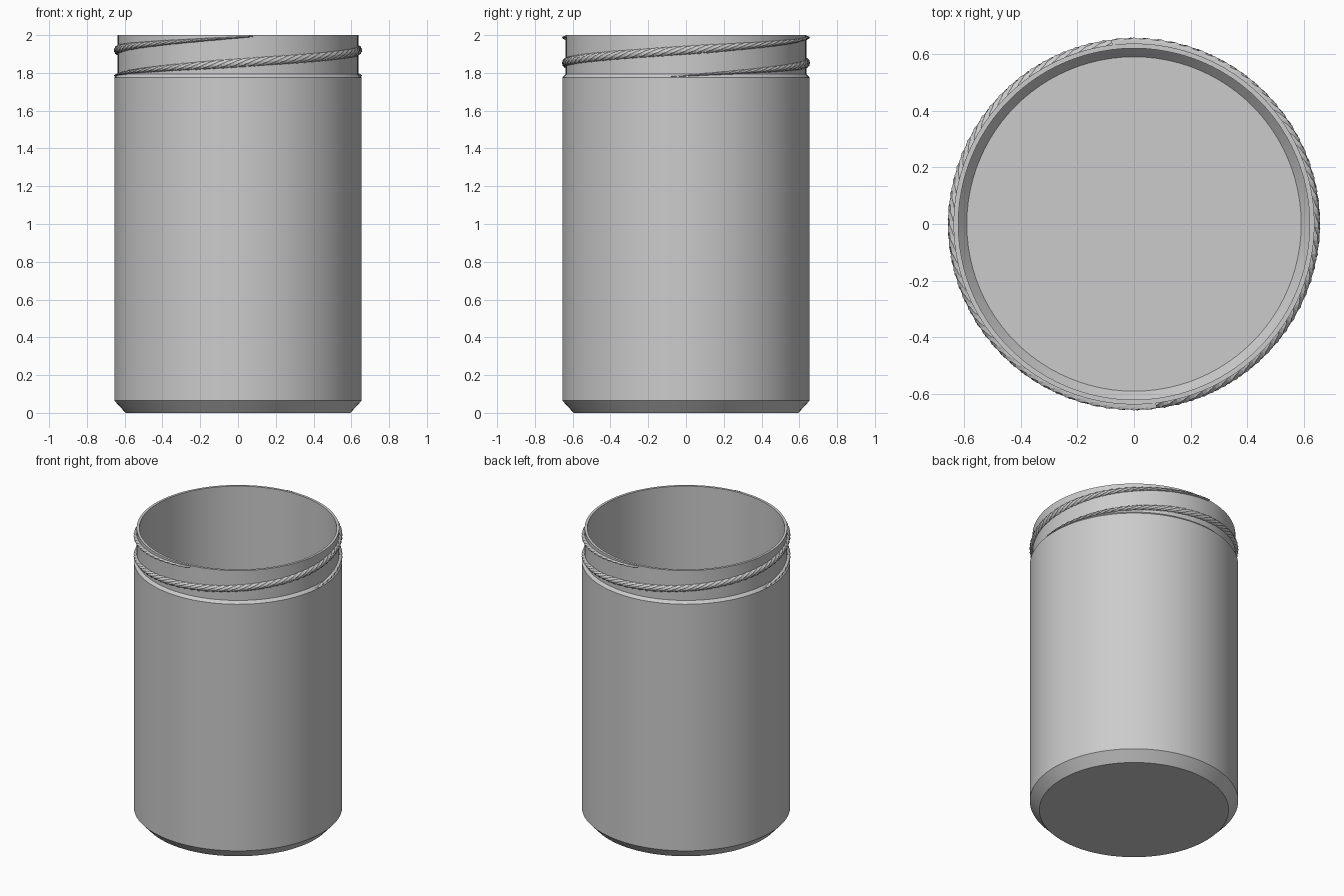
import bpy
import math

SEGMENTS = 96

cube = bpy.data.objects.get("Cube")
if cube:
    bpy.data.objects.remove(cube, do_unlink=True)

grey = bpy.data.materials.new("plain grey")
grey.use_nodes = True
grey.diffuse_color = (0.6, 0.6, 0.6, 1)
grey.node_tree.nodes["Principled BSDF"].inputs["Base Color"].default_value = (0.6, 0.6, 0.6, 1)


def add_object(name, verts, faces, smooth_angle):
    mesh = bpy.data.meshes.new(name)
    mesh.from_pydata(verts, [], faces)
    mesh.materials.append(grey)
    obj = bpy.data.objects.new(name, mesh)
    bpy.context.collection.objects.link(obj)
    bpy.ops.object.select_all(action='DESELECT')
    obj.select_set(True)
    bpy.context.view_layer.objects.active = obj
    bpy.ops.object.shade_smooth_by_angle(angle=math.radians(smooth_angle))
    return obj


def lathe(name, profile):
    """Spin a (radius, z) profile around z, closing both ends with flat caps."""
    verts, faces = [], []
    for r, z in profile:
        for i in range(SEGMENTS):
            a = math.tau * i / SEGMENTS
            verts.append((r * math.cos(a), r * math.sin(a), z))
    for k in range(len(profile) - 1):
        for i in range(SEGMENTS):
            j = (i + 1) % SEGMENTS
            a, b = k * SEGMENTS, (k + 1) * SEGMENTS
            faces.append((a + i, a + j, b + j, b + i))
    last = (len(profile) - 1) * SEGMENTS
    faces.append(tuple(reversed(range(SEGMENTS))))
    faces.append(tuple(range(last, last + SEGMENTS)))
    return add_object(name, verts, faces, 25)


def thread(name, turn):
    """Rope-like rising ridge that thins out at both ends."""
    start, end, steps, sides = math.radians(173), math.radians(457), 200, 8
    verts, faces = [], []
    for s in range(steps + 1):
        t = s / steps
        a = start + (end - start) * t
        z = 1.785 + 0.135 * (a - math.pi) / math.pi
        half = 0.003 + 0.023 * min(1, 3.2 * t, 3.2 * (1 - t))
        for k in range(sides):
            c = math.tau * k / sides + s * 0.25
            # Slight ripple gives the knurled surface
            ripple = 1 if (k + s) % 2 else 0.86
            r = max(0.626, 0.632 + 0.026 * ripple * math.cos(c))
            verts.append((r * math.cos(a + turn), r * math.sin(a + turn),
                          z + half * ripple * math.sin(c)))
    for s in range(steps):
        for k in range(sides):
            n = (k + 1) % sides
            a, b = s * sides, (s + 1) * sides
            faces.append((a + k, b + k, b + n, a + n))
    faces.append(tuple(range(sides)))
    faces.append(tuple(reversed(range(steps * sides, (steps + 1) * sides))))
    return add_object(name, verts, faces, 10)


# Jar wall: outer base, side, shoulder, neck, rim, then inside down to the floor
lathe("jar_body", [
    (0.595, 0), (0.655, 0.065), (0.655, 1.775), (0.637, 1.793),
    (0.637, 2), (0.62, 2), (0.62, 0.075), (0.59, 0.04),
])

# Two interleaved screw threads on the neck
for label, turn in (("front_thread", 0), ("back_thread", math.pi)):
    thread(label, turn)
